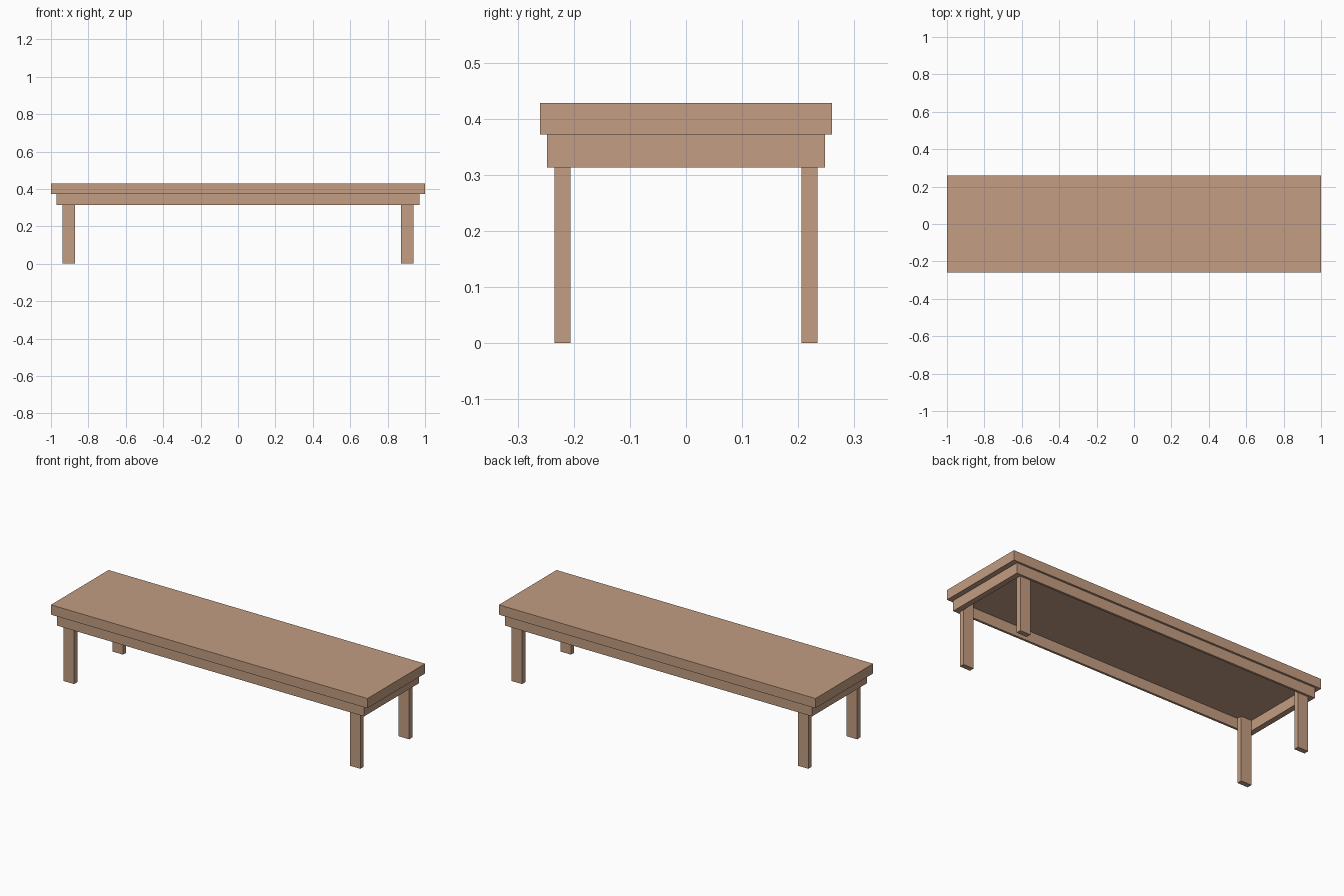
import bpy
import bmesh

if "Cube" in bpy.data.objects:
    bpy.data.objects.remove(bpy.data.objects["Cube"])

wood = bpy.data.materials.new("warm_wood")
wood.diffuse_color = (0.546, 0.337, 0.223, 1)
wood.use_nodes = True
wood.node_tree.nodes["Principled BSDF"].inputs["Base Color"].default_value = wood.diffuse_color


def finish(name, bm):
    mesh = bpy.data.meshes.new(name)
    bmesh.ops.recalc_face_normals(bm, faces=bm.faces)
    bm.to_mesh(mesh)
    bm.free()
    mesh.materials.append(wood)
    obj = bpy.data.objects.new(name, mesh)
    bpy.context.collection.objects.link(obj)
    return obj


def box(name, x0, x1, y0, y1, z0, z1):
    bm = bmesh.new()
    bmesh.ops.create_cube(bm, size=1)
    for v in bm.verts:
        v.co = (x1 if v.co.x > 0 else x0,
                y1 if v.co.y > 0 else y0,
                z1 if v.co.z > 0 else z0)
    return finish(name, bm)


TOP_Z, SEAT_Z, APRON_Z = 0.428, 0.372, 0.313
AX, AY = 0.97, 0.248     # outer half size of the apron frame
IX, IY = 0.938, 0.235    # inner half size of the apron frame

# Seat slab
box("seat", -1, 1, -0.26, 0.26, SEAT_Z, TOP_Z)

# Apron: hollow rectangular frame under the seat, open from below
bm = bmesh.new()
corners = [(-1, -1), (1, -1), (1, 1), (-1, 1)]
rings = [[bm.verts.new((sx * hx, sy * hy, z)) for sx, sy in corners]
         for hx, hy, z in ((AX, AY, APRON_Z), (AX, AY, SEAT_Z),
                           (IX, IY, SEAT_Z), (IX, IY, APRON_Z))]
for r in range(4):
    a, b = rings[r], rings[(r + 1) % 4]
    for i in range(4):
        j = (i + 1) % 4
        bm.faces.new((a[i], a[j], b[j], b[i]))
finish("apron", bm)

# Legs: flat posts tucked into the inner corners of the apron
for sy, depth in ((-1, "front"), (1, "back")):
    for sx, side in ((-1, "left"), (1, "right")):
        xs = sorted((sx * 0.871, sx * 0.937))
        ys = sorted((sy * 0.206, sy * 0.2345))
        box(f"{depth}_{side}_leg", *xs, *ys, 0, SEAT_Z)
